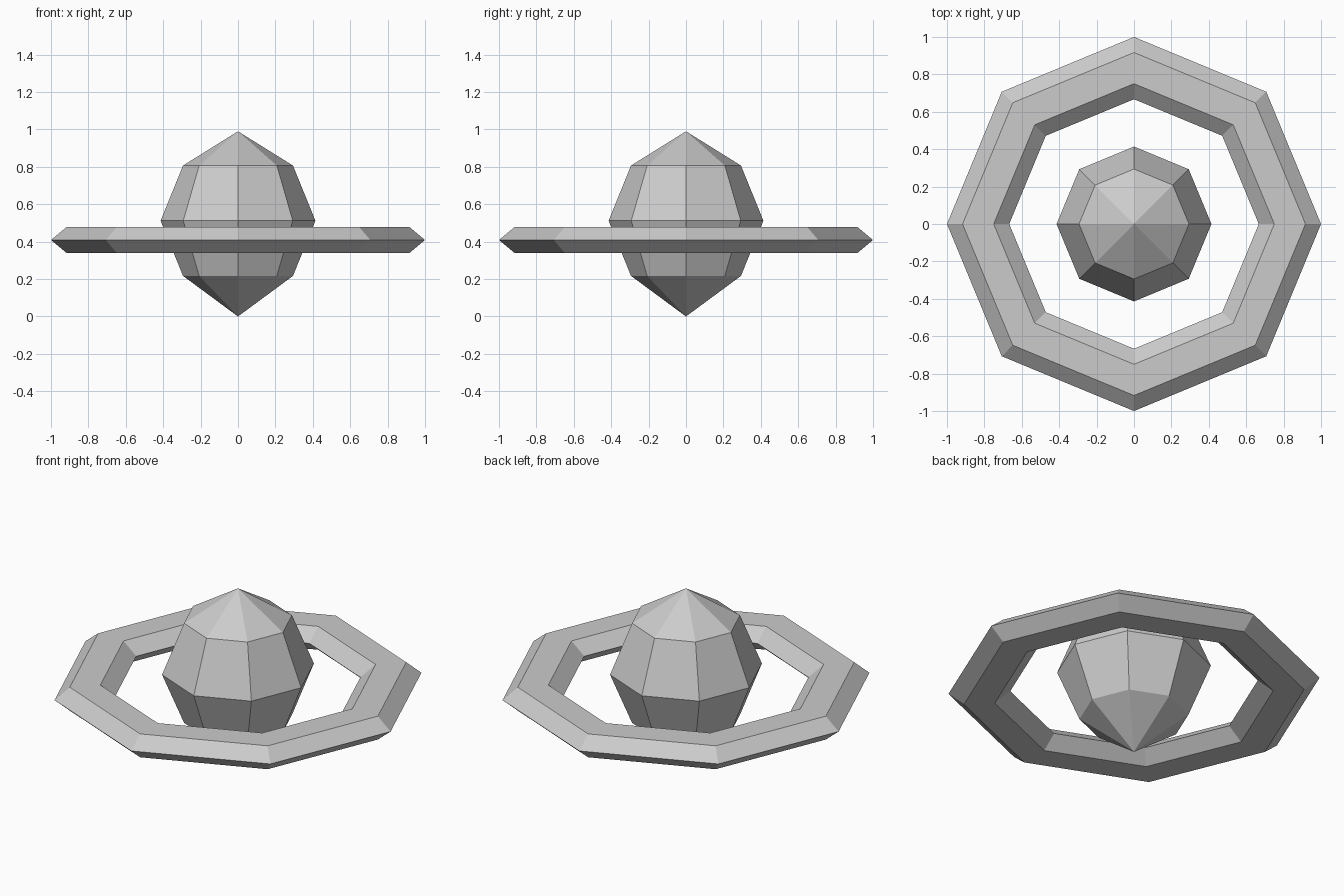
import bpy
import bmesh
from math import cos, sin, pi

SIDES = 8

cube = bpy.data.objects.get("Cube")
if cube:
    bpy.data.objects.remove(cube, do_unlink=True)

grey = bpy.data.materials.new("plain grey")
grey.use_nodes = True
grey.diffuse_color = (0.6, 0.6, 0.6, 1)
grey.node_tree.nodes["Principled BSDF"].inputs["Base Color"].default_value = grey.diffuse_color


def lathe(name, profile, closed):
    """Spin (radius, z) points into a flat-faced solid."""
    bm = bmesh.new()
    verts = [bm.verts.new((r, 0, z)) for r, z in profile]
    pairs = list(zip(verts, verts[1:] + verts[:1])) if closed else list(zip(verts, verts[1:]))
    edges = [bm.edges.new(p) for p in pairs]
    bmesh.ops.spin(bm, geom=verts + edges, cent=(0, 0, 0), axis=(0, 0, 1),
                   angle=2 * pi, steps=SIDES, use_duplicate=False)
    bmesh.ops.remove_doubles(bm, verts=bm.verts, dist=0.0005)
    bmesh.ops.recalc_face_normals(bm, faces=bm.faces)
    mesh = bpy.data.meshes.new(name)
    bm.to_mesh(mesh)
    bm.free()
    mesh.materials.append(grey)
    obj = bpy.data.objects.new(name, mesh)
    bpy.context.collection.objects.link(obj)
    return obj


# Faceted planet, pointed at both poles
lathe("planet", [(0, 0), (0.294, 0.217), (0.414, 0.512), (0.294, 0.807), (0, 0.99)], False)

# Flattened ring with a six-sided section
section = [(0.8335 + 0.1665 * cos(i * pi / 3), 0.409 + 0.08 * sin(i * pi / 3)) for i in range(6)]
lathe("ring", section, True)
